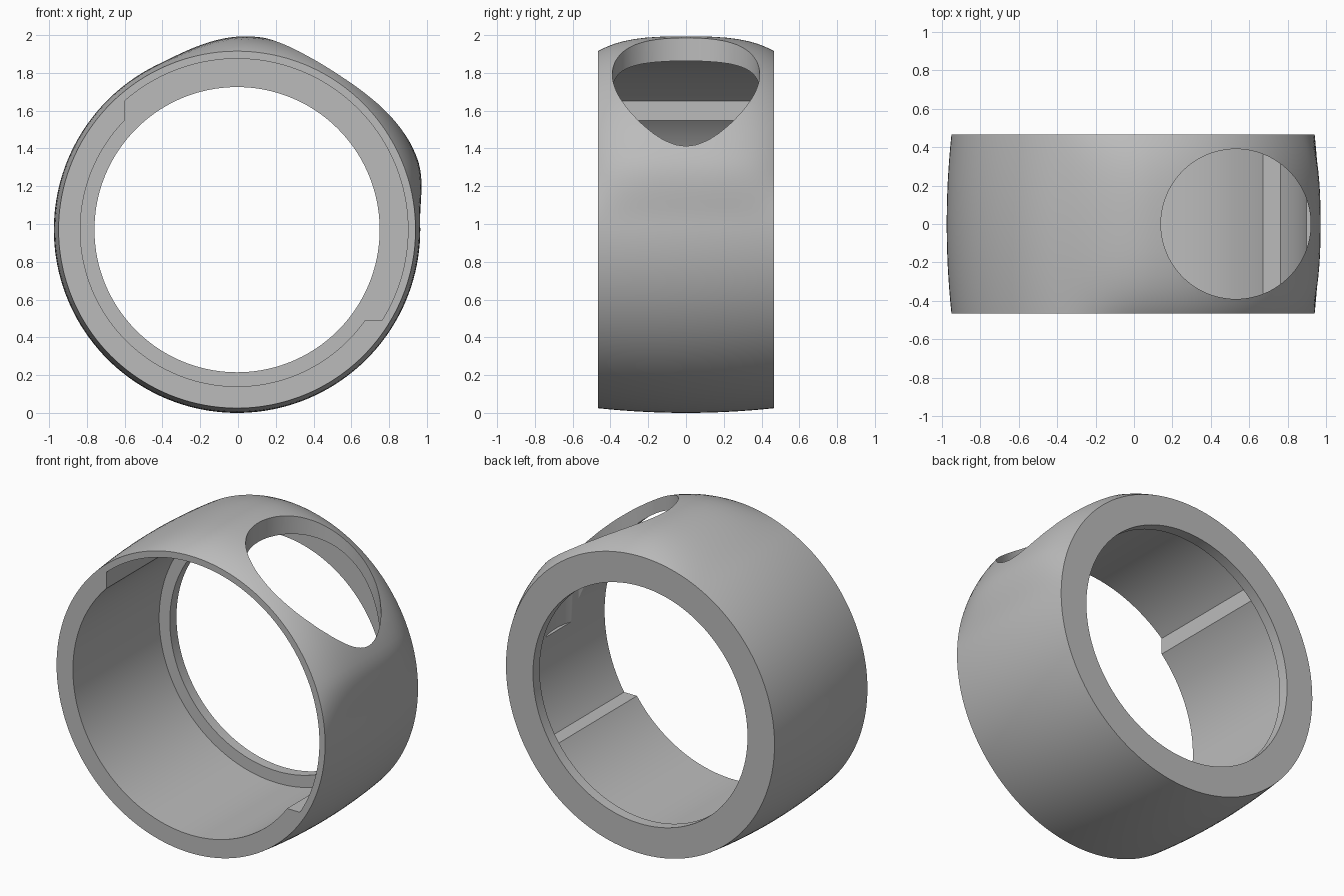
import bpy, bmesh, math

if "Cube" in bpy.data.objects:
    bpy.data.objects.remove(bpy.data.objects["Cube"], do_unlink=True)

CX, CZ, HALF = -0.005, 0.97, 0.467
SEG, ROWS = 160, 20

grey = bpy.data.materials.new("plain grey")
grey.use_nodes = True
grey.diffuse_color = (0.5, 0.5, 0.5, 1)
grey.node_tree.nodes["Principled BSDF"].inputs["Base Color"].default_value = (0.5, 0.5, 0.5, 1)


def loft(name, rings):
    """Closed solid through equal-length rings of points, capped at both ends."""
    bm = bmesh.new()
    rows = [[bm.verts.new(p) for p in ring] for ring in rings]
    n = len(rows[0])
    for a, b in zip(rows, rows[1:]):
        for i in range(n):
            j = (i + 1) % n
            bm.faces.new((a[i], a[j], b[j], b[i]))
    bm.faces.new(rows[0])
    bm.faces.new(rows[-1])
    bmesh.ops.recalc_face_normals(bm, faces=bm.faces)
    mesh = bpy.data.meshes.new(name)
    bm.to_mesh(mesh)
    bm.free()
    mesh.materials.append(grey)
    obj = bpy.data.objects.new(name, mesh)
    bpy.context.collection.objects.link(obj)
    return obj


def arc(radius, start, end, count):
    """Points (x, z) about the ring axis."""
    step = (end - start) / count
    return [(CX + radius * math.cos(start + i * step),
             CZ + radius * math.sin(start + i * step)) for i in range(count + 1)]


def prism(name, outline, y0, y1):
    return loft(name, [[(x, y, z) for x, z in outline] for y in (y0, y1)])


def swell(angle):
    """Raised saddle around the round opening, as a share of its full height."""
    t = (angle - 52 + 180) % 360 - 180
    inner, outer = (33, 64) if t > 0 else (30, 50)
    s = min(max((abs(t) - inner) / (outer - inner), 0), 1)
    return 1 - s * s * (3 - 2 * s)


# Barrel-shaped outer body with the saddle
rings = []
for r in range(ROWS + 1):
    u = math.sin((r / ROWS - 0.5) * math.pi)
    ring = []
    for i in range(SEG):
        a = 2 * math.pi * i / SEG
        radius = 0.97 - 0.025 * u ** 2 + 0.056 * swell(math.degrees(a)) * (1 - u ** 4)
        ring.append((CX + radius * math.cos(a), u * HALF, CZ + radius * math.sin(a)))
    rings.append(ring)
body = loft("ring_body", rings)

# Main bore, open at the front, and the narrower hole through the back lip
LIP = 0.40
full = 2 * math.pi
bore = prism("bore_cutter", arc(0.83, 0, full, SEG)[:-1], -1, LIP)
back = prism("back_hole_cutter", arc(0.755, 0, full, SEG)[:-1], -1, 1)

# Wider pocket in the upper part of the bore, ending in two flat ledges
POCKET, LEDGE_X, LEDGE_Z = 0.905, -0.6, 0.49
a0 = math.asin((LEDGE_Z - CZ) / POCKET)
a1 = math.acos((LEDGE_X - CX) / POCKET)
pocket = prism("pocket_cutter", arc(POCKET, a0, a1, 80) + [(LEDGE_X, LEDGE_Z)], -1, LIP)

# Upright round opening in the upper side
opening = loft("opening_cutter", [
    [(0.53 + 0.39 * math.cos(full * i / 96), 0.39 * math.sin(full * i / 96), z)
     for i in range(96)] for z in (1.03, 2.4)])

bpy.ops.object.select_all(action="DESELECT")
bpy.context.view_layer.objects.active = body
body.select_set(True)
for cutter in (bore, back, pocket, opening):
    cutter.hide_render = True
    mod = body.modifiers.new(cutter.name, "BOOLEAN")
    mod.operation = "DIFFERENCE"
    mod.solver = "EXACT"
    mod.object = cutter
    bpy.ops.object.modifier_apply(modifier=mod.name)
    bpy.data.objects.remove(cutter, do_unlink=True)

bpy.ops.object.shade_smooth_by_angle(angle=math.radians(30))
